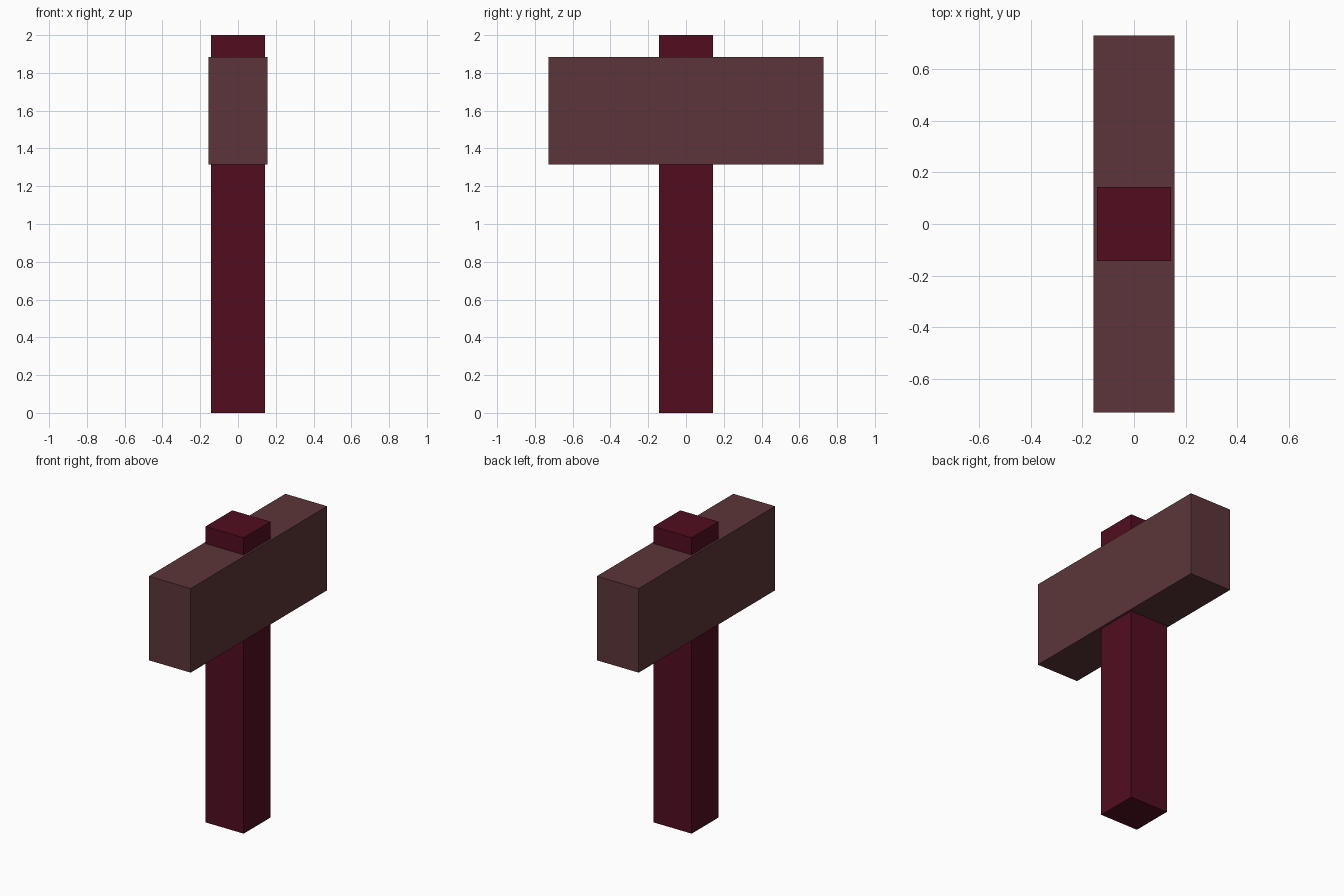
import bpy

if "Cube" in bpy.data.objects:
    bpy.data.objects.remove(bpy.data.objects["Cube"])


def material(name, color):
    mat = bpy.data.materials.new(name)
    mat.diffuse_color = (*color, 1.0)
    mat.use_nodes = True
    mat.node_tree.nodes["Principled BSDF"].inputs["Base Color"].default_value = mat.diffuse_color
    return mat


def box(name, width, depth, bottom, top, mat):
    bpy.ops.mesh.primitive_cube_add(size=1, location=(0, 0, (bottom + top) / 2))
    obj = bpy.context.object
    obj.name = name
    obj.scale = (width, depth, top - bottom)
    bpy.ops.object.transform_apply(location=False, rotation=False, scale=True)
    obj.data.materials.append(mat)
    return obj


dark_red = material("dark red", (0.084, 0.004, 0.0144))
dusty_brown = material("dusty brown", (0.107, 0.036, 0.041))

# Square handle running through the head
box("handle", 0.285, 0.285, 0.0, 2.0, dark_red)

# Long hammer head
box("hammer_head", 0.313, 1.458, 1.316, 1.884, dusty_brown)
